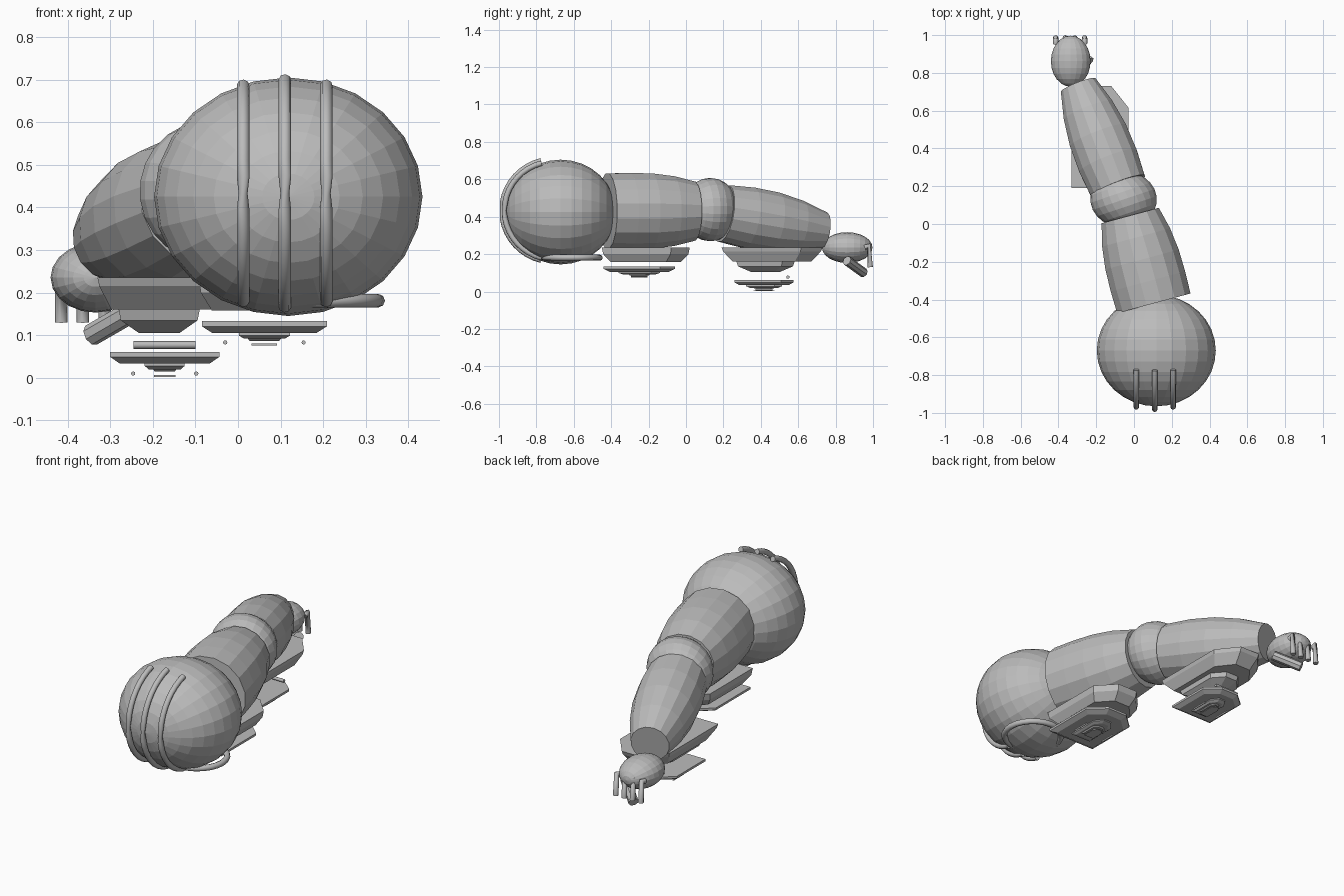
import bpy, bmesh, math
from mathutils import Vector, Matrix

if "Cube" in bpy.data.objects:
    bpy.data.objects.remove(bpy.data.objects["Cube"])

mat = bpy.data.materials.new("mid_grey")
mat.diffuse_color = (0.5, 0.5, 0.5, 1)
mat.use_nodes = True
mat.node_tree.nodes["Principled BSDF"].inputs["Base Color"].default_value = mat.diffuse_color


def finish(bm, name):
    bmesh.ops.recalc_face_normals(bm, faces=bm.faces)
    me = bpy.data.meshes.new(name)
    bm.to_mesh(me)
    bm.free()
    me.materials.append(mat)
    ob = bpy.data.objects.new(name, me)
    bpy.context.collection.objects.link(ob)
    return ob


def ball(name, centre, radii, axis, seg, rings):
    """Faceted ellipsoid whose poles lie along axis."""
    bm = bmesh.new()
    bmesh.ops.create_uvsphere(bm, u_segments=seg, v_segments=rings, radius=1)
    rot = Vector((0, 0, 1)).rotation_difference(Vector(axis)).to_matrix().to_4x4()
    m = Matrix.Translation(centre) @ Matrix.Diagonal((*radii, 1)) @ rot
    bmesh.ops.transform(bm, matrix=m, verts=bm.verts)
    return finish(bm, name)


def limb(name, a, b, radii, sides):
    """Capped tube from a to b, radii spread evenly along it."""
    bm = bmesh.new()
    a, b = Vector(a), Vector(b)
    d = (b - a).normalized()
    u = d.cross(Vector((0, 0, 1))).normalized()
    v = u.cross(d)
    loops = []
    for i, r in enumerate(radii):
        c = a.lerp(b, i / (len(radii) - 1))
        ang = [math.tau * (k + 0.5) / sides for k in range(sides)]
        loops.append([bm.verts.new(c + r * (u * math.cos(t) + v * math.sin(t))) for t in ang])
    for p, q in zip(loops, loops[1:]):
        for k in range(sides):
            n = (k + 1) % sides
            bm.faces.new((p[k], p[n], q[n], q[k]))
    bm.faces.new(loops[0])
    bm.faces.new(loops[-1])
    return finish(bm, name)


def plate(name, cx, cy, hx, hy, levels):
    """House-shaped plate; levels are (z, outline scale)."""
    outline = [(-1, -1), (1, -1), (1, 0.58), (0.4, 1), (-0.4, 1), (-1, 0.58)]
    bm = bmesh.new()
    loops = [[bm.verts.new((cx + x * hx * s, cy + y * hy * s, z)) for x, y in outline]
             for z, s in levels]
    for p, q in zip(loops, loops[1:]):
        for k in range(6):
            n = (k + 1) % 6
            bm.faces.new((p[k], p[n], q[n], q[k]))
    bm.faces.new(loops[0])
    bm.faces.new(loops[-1])
    return finish(bm, name)


def tube(name, pts, r, ring_res=2, pinch=None):
    """Bevelled curve, optionally pinched and twisted around its middle."""
    cu = bpy.data.curves.new(name, 'CURVE')
    cu.dimensions = '3D'
    cu.bevel_depth, cu.bevel_resolution, cu.use_fill_caps = r, ring_res, True
    sp = cu.splines.new('POLY')
    sp.points.add(len(pts) - 1)
    for i, (p, co) in enumerate(zip(sp.points, pts)):
        p.co = (*co, 1)
        if pinch:
            off = i - len(pts) // 2
            p.radius = 0.7 if off == 0 else 1
            p.tilt = max(-1, min(1, off)) * 0.9
    cu.materials.append(mat)
    ob = bpy.data.objects.new(name, cu)
    bpy.context.collection.objects.link(ob)
    return ob


# Shoulder, elbow and limbs
ball("shoulder", (0.118, -0.67, 0.425), (0.315, 0.295, 0.28), (0, 1, 0), 24, 16)
limb("upper_arm", (0.105, -0.42, 0.43), (-0.02, 0.045, 0.43),
     (0.205, 0.208, 0.205, 0.19, 0.16), 16)
ball("elbow", (-0.055, 0.13, 0.438), (0.177, 0.15, 0.17), (-0.37, 0.93, 0), 24, 12)
limb("forearm", (-0.085, 0.20, 0.418), (-0.295, 0.735, 0.325),
     (0.155, 0.166, 0.162, 0.14, 0.1), 16)

# Hand with four hanging fingers and a thumb
ball("hand", (-0.335, 0.862, 0.235), (0.105, 0.135, 0.082), (0, 1, 0), 20, 12)
for i in range(4):
    x = -0.415 + i * 0.051
    tube(f"finger_{i + 1}", [(x, 0.955, 0.235), (x, 0.978, 0.245), (x, 0.985, 0.13)], 0.0145)
limb("thumb", (-0.232, 0.86, 0.165), (-0.345, 0.95, 0.1), (0.026, 0.026), 8)

# Three curved bars with a twist in the middle, on the shoulder front
for i, (x, rad) in enumerate(((0.012, 0.26), (0.11, 0.273), (0.207, 0.26))):
    pts = []
    for k in range(-9, 10):
        a = math.radians(k * 8.5)
        pts.append((x, -0.711 - rad * math.cos(a), 0.433 + rad * math.sin(a)))
    tube(f"shoulder_bar_{i + 1}", pts, 0.015, pinch=True)

# Ring under the shoulder
ring = tube("shoulder_ring", [(0.18 + 0.149 * math.cos(math.tau * k / 24),
                               -0.61 + 0.149 * math.sin(math.tau * k / 24), 0.181)
                              for k in range(24)], 0.016)
ring.data.splines[0].use_cyclic_u = True

# Plates under each limb: fixed plate, then a hanging stepped plate
plate("upper_arm_plate", 0.06, -0.215, 0.152, 0.235, [(0.235, 1), (0.2, 0.97), (0.158, 0.8)])
plate("upper_arm_panel", 0.062, -0.25, 0.147, 0.19, [(0.133, 1), (0.121, 1), (0.105, 0.83)])
plate("upper_arm_step", 0.062, -0.25, 0.06, 0.11, [(0.105, 1), (0.099, 1), (0.092, 0.8)])
plate("upper_arm_core", 0.062, -0.25, 0.04, 0.06, [(0.093, 1), (0.086, 0.85)])
plate("upper_arm_badge", 0.062, -0.25, 0.03, 0.045, [(0.08, 1), (0.076, 1)])

plate("forearm_plate", -0.18, 0.46, 0.15, 0.27, [(0.236, 1), (0.215, 0.97), (0.16, 0.78)])
plate("forearm_plate_step", -0.185, 0.425, 0.095, 0.155, [(0.16, 1), (0.135, 0.95), (0.105, 0.5)])
plate("forearm_panel", -0.172, 0.417, 0.128, 0.158, [(0.061, 1), (0.049, 1), (0.034, 0.83)])
plate("forearm_step", -0.172, 0.417, 0.047, 0.095, [(0.034, 1), (0.028, 1), (0.02, 0.8)])
plate("forearm_core", -0.172, 0.417, 0.028, 0.06, [(0.022, 1), (0.015, 0.85)])
plate("forearm_badge", -0.172, 0.417, 0.025, 0.055, [(0.006, 1), (0.002, 1)])

# Thin rods beside the badges, and the cross rod behind the forearm panel
for name, cx, cy, z, off, h in (("upper_arm", 0.062, -0.25, 0.083, 0.092, 0.045),
                                ("forearm", -0.172, 0.417, 0.01, 0.074, 0.045)):
    for side, s in (("left", -1), ("right", 1)):
        tube(f"{name}_{side}_rod", [(cx + s * off, cy - h, z), (cx + s * off, cy + h, z)], 0.005)
tube("cross_rod", [(-0.245, 0.545, 0.077), (-0.1, 0.545, 0.077)], 0.009)
